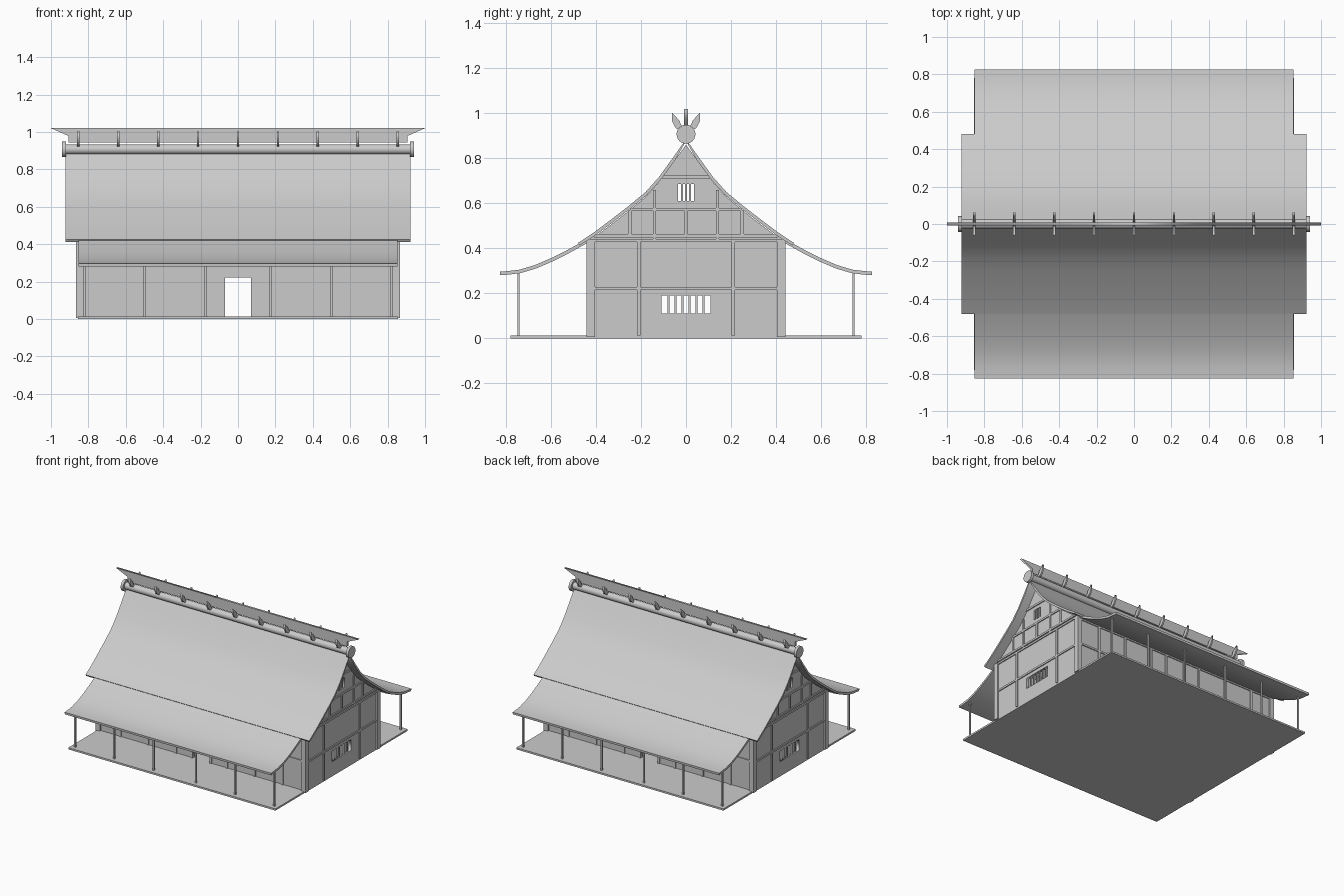
import bpy, math
from mathutils import Vector

if "Cube" in bpy.data.objects:
    bpy.data.objects.remove(bpy.data.objects["Cube"])

SIDES = (-1, 1)

def make(name, verts, faces):
    me = bpy.data.meshes.new(name)
    me.from_pydata(verts, [], faces)
    ob = bpy.data.objects.new(name, me)
    bpy.context.collection.objects.link(ob)
    return ob

def box(name, x0, x1, y0, y1, z0, z1):
    x0, x1 = sorted((x0, x1))
    y0, y1 = sorted((y0, y1))
    v = [(x, y, z) for x in (x0, x1) for y in (y0, y1) for z in (z0, z1)]
    return make(name, v, [(0, 1, 3, 2), (4, 6, 7, 5), (0, 4, 5, 1),
                          (2, 3, 7, 6), (0, 2, 6, 4), (1, 5, 7, 3)])

def sheet(name, polys, thick, loc, rot):
    """Flat filled outline with holes, given thickness."""
    cu = bpy.data.curves.new(name, 'CURVE')
    cu.dimensions, cu.fill_mode, cu.extrude = '2D', 'BOTH', thick / 2
    for poly in polys:
        sp = cu.splines.new('POLY')
        sp.points.add(len(poly) - 1)
        for p, (a, b) in zip(sp.points, poly):
            p.co = (a, b, 0, 1)
        sp.use_cyclic_u = True
    tmp = bpy.data.objects.new(name + "_outline", cu)
    bpy.context.collection.objects.link(tmp)
    bpy.context.view_layer.update()
    me = bpy.data.meshes.new_from_object(tmp.evaluated_get(bpy.context.evaluated_depsgraph_get()))
    bpy.data.objects.remove(tmp)
    ob = bpy.data.objects.new(name, me)
    ob.location, ob.rotation_euler = loc, rot
    bpy.context.collection.objects.link(ob)
    return ob

def rect(a0, a1, b0, b1):
    return [(a0, b0), (a1, b0), (a1, b1), (a0, b1)]

FACE_X = (math.pi / 2, 0, math.pi / 2)
FACE_Y = (math.pi / 2, 0, 0)

def smooth(ob):
    bpy.ops.object.select_all(action='DESELECT')
    ob.select_set(True)
    bpy.context.view_layer.objects.active = ob
    bpy.ops.object.shade_smooth_by_angle(angle=math.radians(30))

def roof(name, line, thick, hx, s):
    """Curved roof slab: profile offset along its normal, swept along x."""
    pts = [Vector(p) for p in line]
    low = []
    for i, p in enumerate(pts):
        d = (pts[min(i + 1, len(pts) - 1)] - pts[max(i - 1, 0)]).normalized()
        q = p + Vector((d.y, -d.x)) * thick
        low.append(Vector((max(q.x, 0), q.y)))
    n = len(pts)
    v = [(x, s * p.x, p.y) for x in (-hx, hx) for p in pts + low]
    f = []
    for i in range(n - 1):
        a, b, c, d = i, i + 1, n + i + 1, n + i
        f += [(a, b, b + 2*n, a + 2*n), (d, d + 2*n, c + 2*n, c),
              (a, d, c, b), (a + 2*n, b + 2*n, c + 2*n, d + 2*n)]
    f += [(0, 2*n, 3*n, n), (n - 1, 2*n - 1, 4*n - 1, 3*n - 1)]
    if s > 0:
        f = [t[::-1] for t in f]
    smooth(make(name, v, f))

# floor platform
box("platform", -.855, .855, -.78, .78, 0, .013)

# roof slabs
upper = [(0, .885), (.06, .80), (.12, .717), (.18, .65), (.25, .592),
         (.33, .53), (.41, .47), (.48, .424)]
lower = [(.40, .466), (.46, .43), (.53, .391), (.60, .356), (.67, .326),
         (.74, .305), (.79, .299), (.827, .296)]
for s in SIDES:
    roof("main_roof", upper, .014, .923, s)
    roof("porch_roof", lower, .016, .852, s)

# gable walls with window openings
half = [(y, z - .022) for y, z in upper[1:-1]] + [(.43, .43), (.43, .01)]
outline = [(0, .86)] + half + [(-y, z) for y, z in reversed(half)]
low_win, high_win = (-.11, .11, .11, .19), (-.035, .035, .61, .685)
for s in SIDES:
    sheet("gable_wall", [outline, rect(*low_win), rect(*high_win)], .02, (s * .845, 0, 0), FACE_X)
    for (y0, y1, z0, z1), n in ((low_win, 6), (high_win, 3)):
        for i in range(n):
            y = y0 + (y1 - y0) * (i + 1) / (n + 1)
            w = .0045
            box("window_bar", s * .84, s * .85, y - w, y + w, z0, z1)
    # gable timber framing
    X = (s * .836, s * .862)
    for hw, z in ((.43, .222), (.43, .434), (.41, .456), (.25, .573), (.112, .717)):
        box("gable_beam", *X, -hw, hw, z - .007, z + .007)
    for t in SIDES:
        box("corner_post", s * .83, s * .867, t * .405, t * .442, .005, .438)
        box("gable_post", *X, t * .203, t * .217, .013, .43)
        box("gable_strut", *X, t * .133, t * .147, .44, .66)
        box("gable_short_strut", *X, t * .243, t * .257, .46, .57)
    box("gable_king_strut", *X, -.007, .007, .456, .573)

# long walls with doorways
for s in SIDES:
    door = rect(-.07, .07, .005, .225)
    wall = [(-.845, .005), (-.07, .005), (-.07, .225), (.07, .225),
            (.07, .005), (.845, .005), (.845, .432), (-.845, .432)]
    sheet("long_wall", [wall], .02, (0, s * .42, 0), FACE_Y)
    Y = (s * .41, s * .437)
    box("wall_beam", -.85, .85, *Y, .223, .237)
    box("wall_plate", -.85, .85, *Y, .415, .435)
    for t in SIDES:
        for x in (.078, .21, .44, .67):
            box("wall_post", t * x - .008, t * x + .008, *Y, .01, .43)
        # porch posts
        for x in (.175, .5, .822):
            box("porch_post", t * x - .006, t * x + .006, s * .745 - .005, s * .745 + .005, .01, .297)

# ridge log with end discs
def log(name, r, length, x):
    bpy.ops.mesh.primitive_cylinder_add(vertices=24, radius=r, depth=length,
                                        location=(x, 0, .907), rotation=(0, math.pi / 2, 0))
    ob = bpy.context.object
    ob.name = name
    smooth(ob)

log("ridge_log", .026, 1.84, 0)
for s in SIDES:
    log("ridge_end_disc", .042, .02, s * .93)

# ridge board with flared ends
board = [(.905, .943), (.905, .978), (1.0, 1.02)]
sheet("ridge_board", [board + [(-x, z) for x, z in reversed(board)]], .016, (0, 0, 0), FACE_Y)

# curved horn pairs along the ridge
horn = [(.004, .925), (.022, .922), (.046, .935), (.062, .965), (.062, 1.003),
        (.045, .985), (.03, .968), (.022, .95)]
for i in range(9):
    for s in SIDES:
        sheet("ridge_horn", [[(s * y, z) for y, z in horn]], .012, ((i - 4) * .2135, 0, 0), FACE_X)
